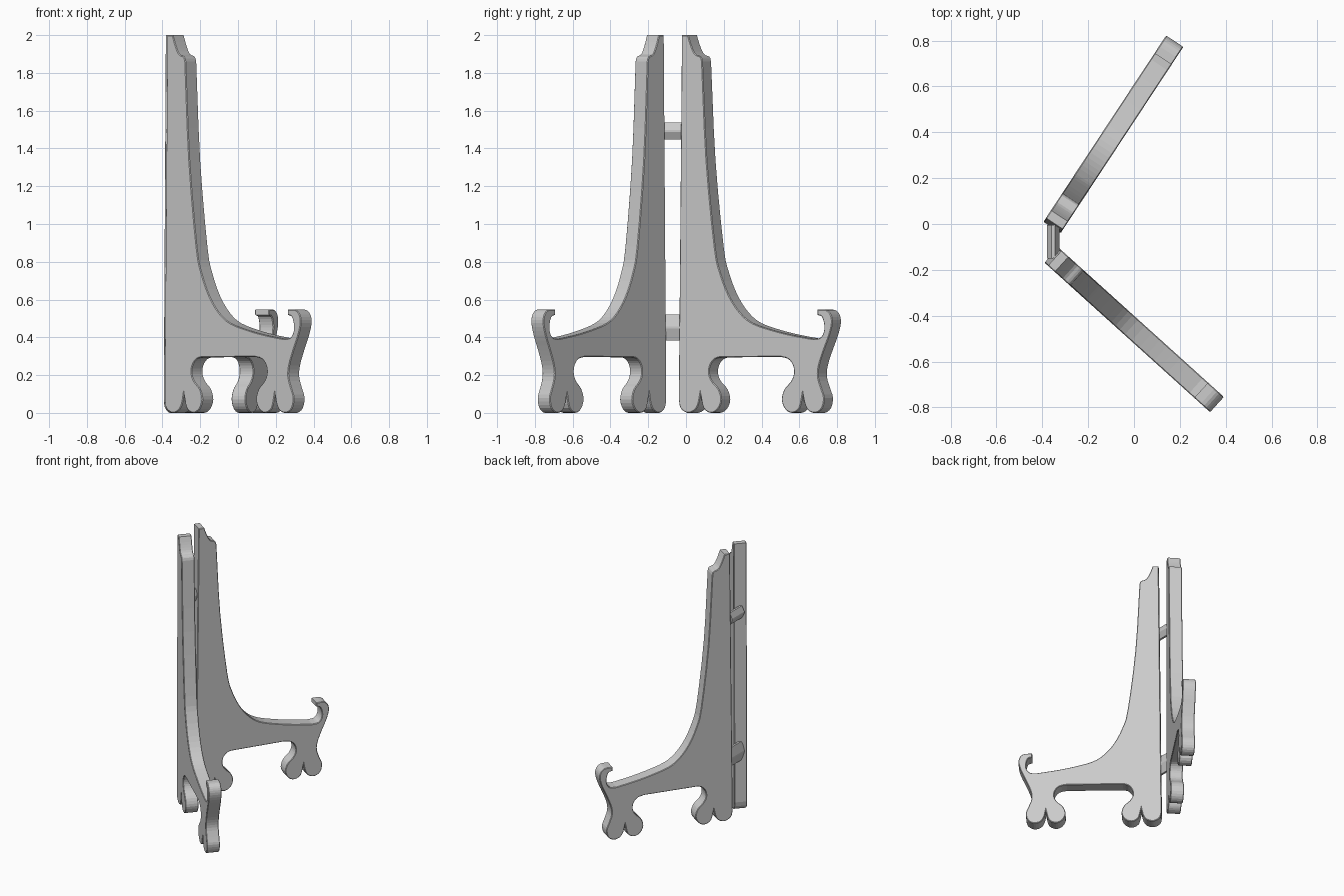
import bpy, bmesh
from mathutils import Vector

if "Cube" in bpy.data.objects:
    bpy.data.objects.remove(bpy.data.objects["Cube"])

THICK = 0.09


def curve(pts, steps=3):
    """Catmull-Rom through pts (end points kept, last one dropped for chaining)."""
    p = [Vector(q) for q in pts]
    p = [2 * p[0] - p[1]] + p + [2 * p[-1] - p[-2]]
    out = []
    for i in range(1, len(p) - 2):
        a, b, c, d = p[i - 1:i + 3]
        for k in range(steps):
            t = k / steps
            out.append(0.5 * (2 * b + (c - a) * t + (2 * a - 5 * b + 4 * c - d) * t * t
                              + (3 * b - a - 3 * c + d) * t ** 3))
    return out


def prism(name, rings, bevel=0.0):
    """Solid between two matching rings of points, with bevelled cap rims."""
    bm = bmesh.new()
    va, vb = [[bm.verts.new(c) for c in r] for r in rings]
    caps = [bm.faces.new(va), bm.faces.new(vb[::-1])]
    n = len(va)
    for i in range(n):
        j = (i + 1) % n
        bm.faces.new((va[j], va[i], vb[i], vb[j]))
    bmesh.ops.recalc_face_normals(bm, faces=bm.faces[:])
    if bevel:
        rim = [e for f in caps for e in f.edges]
        bmesh.ops.bevel(bm, geom=rim, offset=bevel, segments=1, profile=0.5,
                        affect='EDGES', clamp_overlap=True)
    big = [f for f in bm.faces if len(f.verts) > 4]
    bmesh.ops.triangulate(bm, faces=big)
    me = bpy.data.meshes.new(name)
    bm.to_mesh(me)
    bm.free()
    ob = bpy.data.objects.new(name, me)
    bpy.context.collection.objects.link(ob)
    return ob


# Side panel outline (distance from hinge, height), feet sharing a mirrored inner half
toe = [(0, .07), (.012, .025), (.055, 0), (.1, .012), (.125, .045), (.138, .10)]
inner = [(.138, .10), (.158, .025), (.205, 0), (.25, .02), (.272, .07), (.255, .125),
         (.215, .165), (.195, .205), (.2, .25), (.23, .285), (.28, .297)]
inner_far = [(.925 - u, z) for u, z in reversed(inner)]
front = [(.787, .10), (.80, .045), (.825, .01), (.87, 0), (.91, .025), (.923, .08),
         (.905, .13), (.885, .19), (.89, .25), (.92, .33), (.955, .41), (.973, .475),
         (.965, .52), (.935, .545), (.88, .547)]
hook = [(.88, .518), (.908, .508), (.922, .465), (.918, .425), (.895, .397), (.85, .392)]
rail = [(.85, .392), (.72, .412), (.6, .437), (.47, .475), (.39, .53), (.32, .62),
        (.265, .74), (.23, .88), (.178, 1.34), (.15, 1.86)]
tip = [(.15, 1.86), (.14, 1.885), (.105, 1.9), (.08, 1.945), (.06, 2.0)]
outline = []
for part in (toe, inner, inner_far):
    outline += curve(part)
outline += curve(front) + [Vector((.88, .547))]
for part in (hook, rail, tip):
    outline += curve(part)
outline += [Vector((.06, 2.0)), Vector((.02, 2.0))]


# Two panels opening outwards from the hinge
def panel(name, origin, along, normal):
    o, d, n = Vector(origin), Vector(along).normalized(), Vector(normal).normalized()
    rings = []
    for off in (0, THICK):
        base = [o + d * p.x + n * off for p in outline]
        rings.append([(b.x, b.y, p.y) for b, p in zip(base, outline)])
    prism(name, rings, 0.012)


panel("back_panel", (-.32, -.04), (.55, .835), (-.835, .55))
panel("front_panel", (-.33, -.102), (.742, -.67), (-.67, -.742))


# Hinge bars joining the panels, six-sided section
def bar(name, z, half):
    sec = [(-.38, .006), (-.36, half), (-.345, half), (-.325, .006),
           (-.325, -.006), (-.345, -half), (-.36, -half), (-.38, -.006)]
    prism(name, [[(x, y, z + h) for x, h in sec] for y in (-.15, -.005)])


bar("upper_hinge_bar", 1.492, .045)
bar("lower_hinge_bar", .452, .07)
